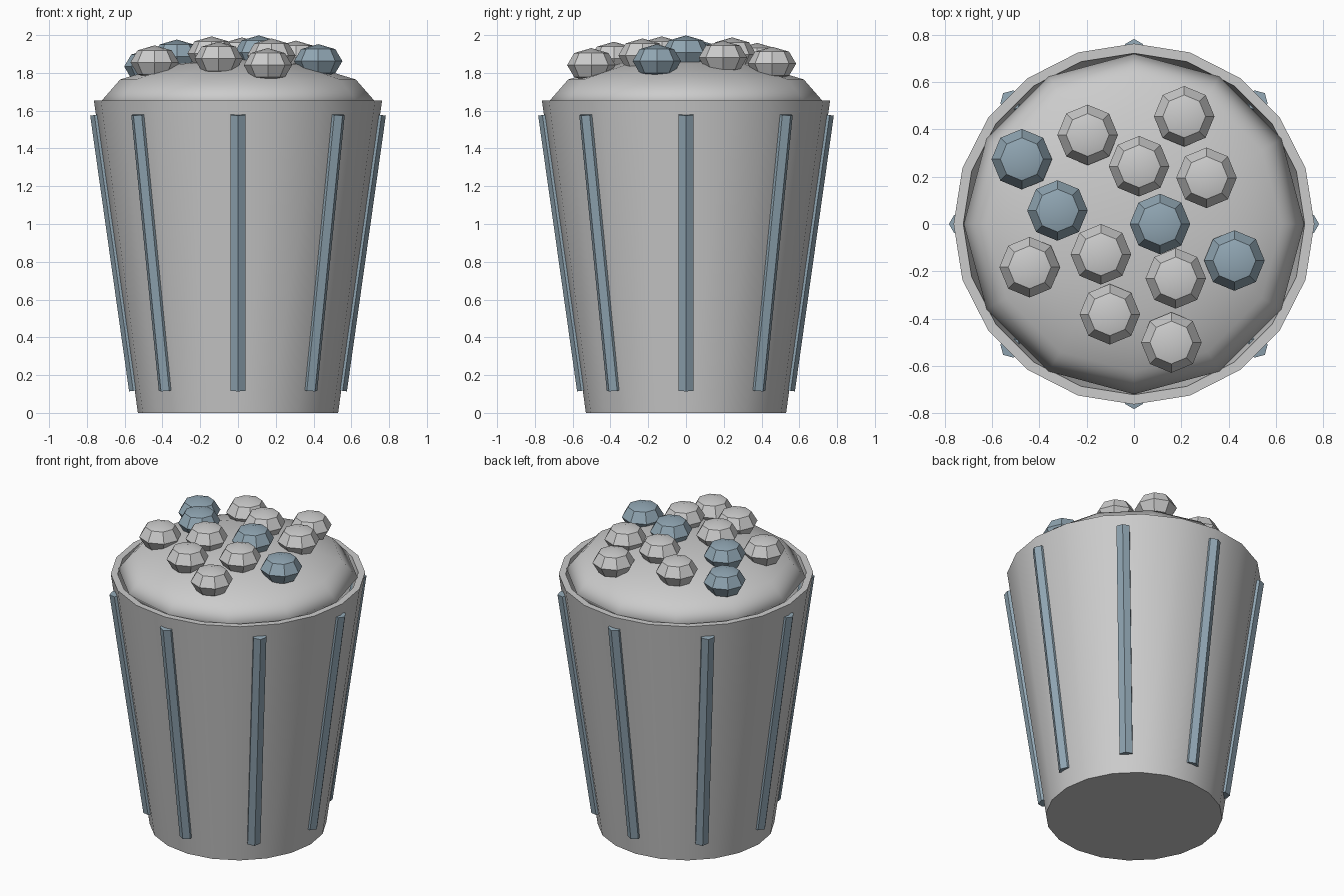
import bpy, bmesh
from math import cos, sin, pi, radians, sqrt
from mathutils import Vector

if "Cube" in bpy.data.objects:
    bpy.data.objects.remove(bpy.data.objects["Cube"])

slate = bpy.data.materials.new("slate_blue")
slate.diffuse_color = (0.28, 0.38, 0.45, 1)
slate.use_nodes = True
slate.node_tree.nodes["Principled BSDF"].inputs["Base Color"].default_value = slate.diffuse_color

CUP_TOP, DOME_R, DOME_H = 1.655, 0.72, 0.22


def finish(name, angle, mat=None):
    ob = bpy.context.object
    ob.name = name
    if mat:
        ob.data.materials.append(mat)
    bpy.ops.object.shade_smooth_by_angle(angle=radians(angle))
    return ob


def ellipsoid(name, loc, r, h, segments, rings, angle, mat=None):
    bpy.ops.mesh.primitive_uv_sphere_add(segments=segments, ring_count=rings, radius=1, location=loc)
    bpy.context.object.scale = (r, r, h)
    return finish(name, angle, mat)


# Tapered tub with a thin wall, closed floor inside and out
bm = bmesh.new()
rings = []
for r, z in [(0.53, 0), (0.763, CUP_TOP), (0.722, CUP_TOP), (0.496, 0.05)]:
    rings.append([bm.verts.new((r * cos(i * pi / 10), r * sin(i * pi / 10), z)) for i in range(20)])
for a, b in zip(rings, rings[1:]):
    for i in range(20):
        j = (i + 1) % 20
        bm.faces.new((a[i], a[j], b[j], b[i]))
bm.faces.new(rings[0][::-1])
bm.faces.new(rings[-1])
mesh = bpy.data.meshes.new("tub")
bm.to_mesh(mesh)
bm.free()
tub = bpy.data.objects.new("tub", mesh)
bpy.context.collection.objects.link(tub)
bpy.context.view_layer.objects.active = tub
tub.select_set(True)
finish("tub", 30)

# Hexagonal ribs leaning with the wall, one edge pointing outwards
lean = Vector((0.738 - 0.532, 0, 1.58 - 0.12))
for k in range(8):
    a = k * pi / 4
    bpy.ops.mesh.primitive_cylinder_add(
        vertices=6, radius=0.045, depth=lean.length,
        location=(0.635 * cos(a), 0.635 * sin(a), 0.85))
    ob = finish(f"rib_{k + 1}", 30, slate)
    # primitive has a vertex on +y: turn it outwards after leaning
    ob.rotation_euler = (-lean.angle(Vector((0, 0, 1))), 0, a - pi / 2)

# Domed filling
ellipsoid("filling_dome", (0, 0, CUP_TOP), DOME_R, DOME_H, 12, 6, 40)

# Popped kernels in a golden-angle spiral, every fourth one coloured
for i in range(13):
    r = 0.155 * sqrt(i + 0.5)
    a = -radians(137.5) * i
    z = CUP_TOP + DOME_H * sqrt(1 - (r / DOME_R) ** 2) + 0.036
    ellipsoid(f"kernel_{i + 1}", (r * cos(a), r * sin(a), z), 0.128, 0.09, 8, 4, 30,
              slate if i % 4 == 0 else None)
